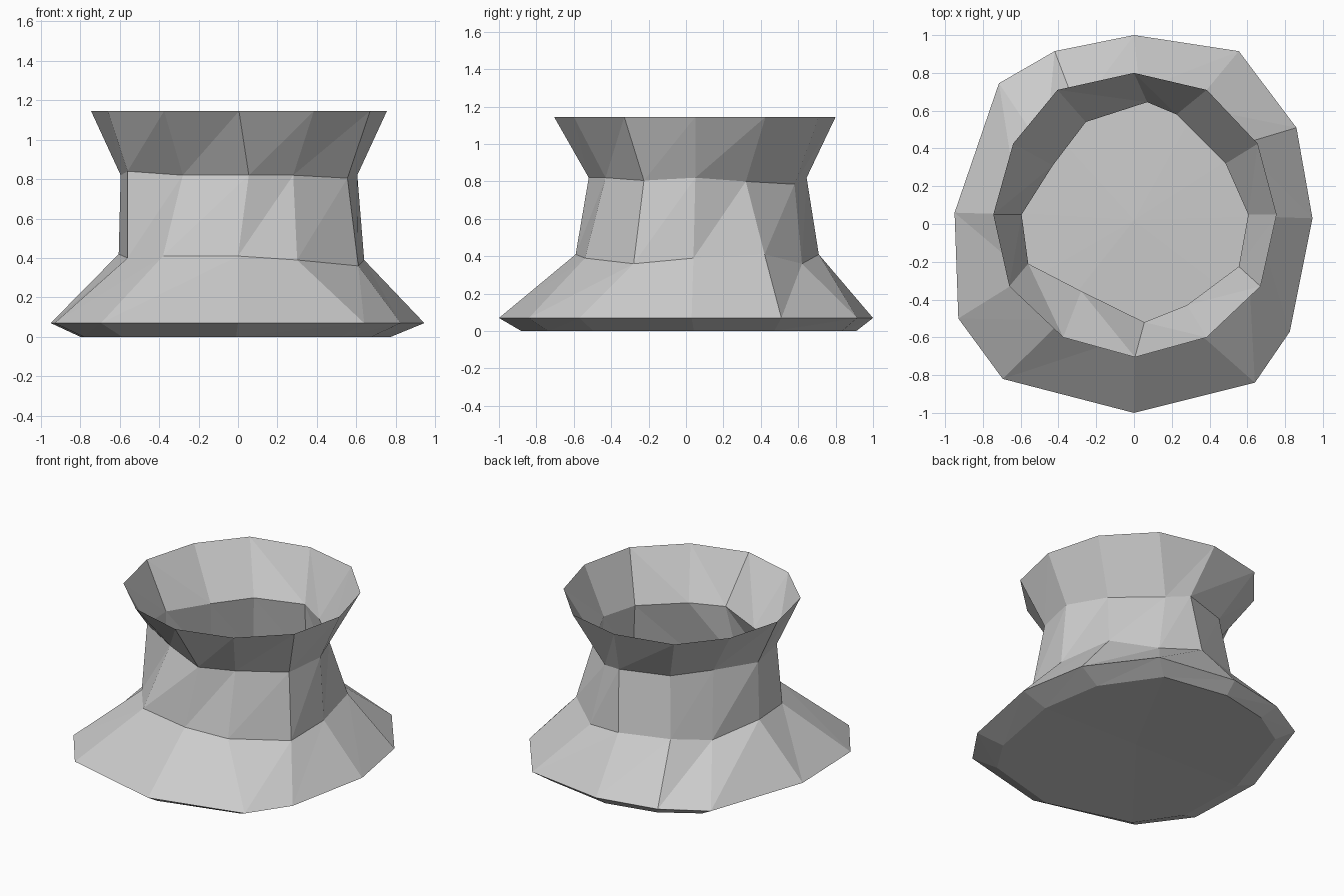
import bpy
import bmesh

cube = bpy.data.objects.get("Cube")
if cube:
    bpy.data.objects.remove(cube, do_unlink=True)

# Matte stone colour
stone = bpy.data.materials.new("pale grey")
stone.use_nodes = True
colour = (0.6, 0.6, 0.6, 1)
stone.diffuse_color = colour
stone.node_tree.nodes["Principled BSDF"].inputs["Base Color"].default_value = colour


def rough_ring(outline, height, shifts=None):
    """Hand-cut ring; some corners are raised or lowered."""
    shifts = shifts or {}
    return [(x, y, height + shifts.get(i, 0)) for i, (x, y) in enumerate(outline)]


# Outlines of the irregular rings, clockwise from the back
rim = [(0, .8), (.385, .71), (.655, .425), (.755, .05), (.67, -.33), (.385, -.6),
       (.005, -.705), (-.375, -.6), (-.66, -.33), (-.745, .05), (-.64, .425), (-.405, .71)]
waist = [(.07, .645), (.225, .58), (.485, .32), (.605, .05), (.555, -.225), (.28, -.43),
         (.055, -.52), (-.28, -.355), (-.56, -.21), (-.595, .05), (-.43, .31), (-.255, .54)]
shoulder = [(.03, .71), (.31, .62), (.56, .42), (.64, .04), (.61, -.28), (.3, -.54),
            (0, -.59), (-.38, -.51), (-.56, -.27), (-.605, .05), (-.47, .38), (-.3, .6)]
foot = [(0, 1), (.555, .915), (.86, .51), (.945, .03), (.825, -.57), (.64, -.84),
        (0, -1), (-.695, -.82), (-.93, -.5), (-.95, .06), (-.715, .745), (-.42, .915)]
underside = [(x * .83 - .01, y * .895 + .015) for x, y in foot]

rings = [
    rough_ring(rim, 1.145),
    rough_ring(waist, .82, {1: -.035, 2: -.02, 4: -.015, 8: .02}),
    rough_ring(shoulder, .41, {1: -.05, 3: -.02, 4: -.05, 5: -.02, 8: -.01, 9: .01, 10: -.045}),
    rough_ring(foot, .07),
    rough_ring(underside, 0),
]

# Open thin-walled vessel: triangulated bands between neighbouring rings
bm = bmesh.new()
loops = [[bm.verts.new(point) for point in ring] for ring in rings]
sides = len(rim)
for upper, lower in zip(loops, loops[1:]):
    for i in range(sides):
        j = (i + 1) % sides
        bm.faces.new((upper[i], upper[j], lower[j]))
        bm.faces.new((upper[i], lower[j], lower[i]))

# Closed floor as a fan, slightly raised in the middle
centre = bm.verts.new((0, .02, .03))
base = loops[-1]
for i in range(sides):
    bm.faces.new((base[i], base[(i + 1) % sides], centre))

mesh = bpy.data.meshes.new("flared_pot")
bm.to_mesh(mesh)
bm.free()
mesh.materials.append(stone)
pot = bpy.data.objects.new("flared_pot", mesh)
bpy.context.collection.objects.link(pot)
